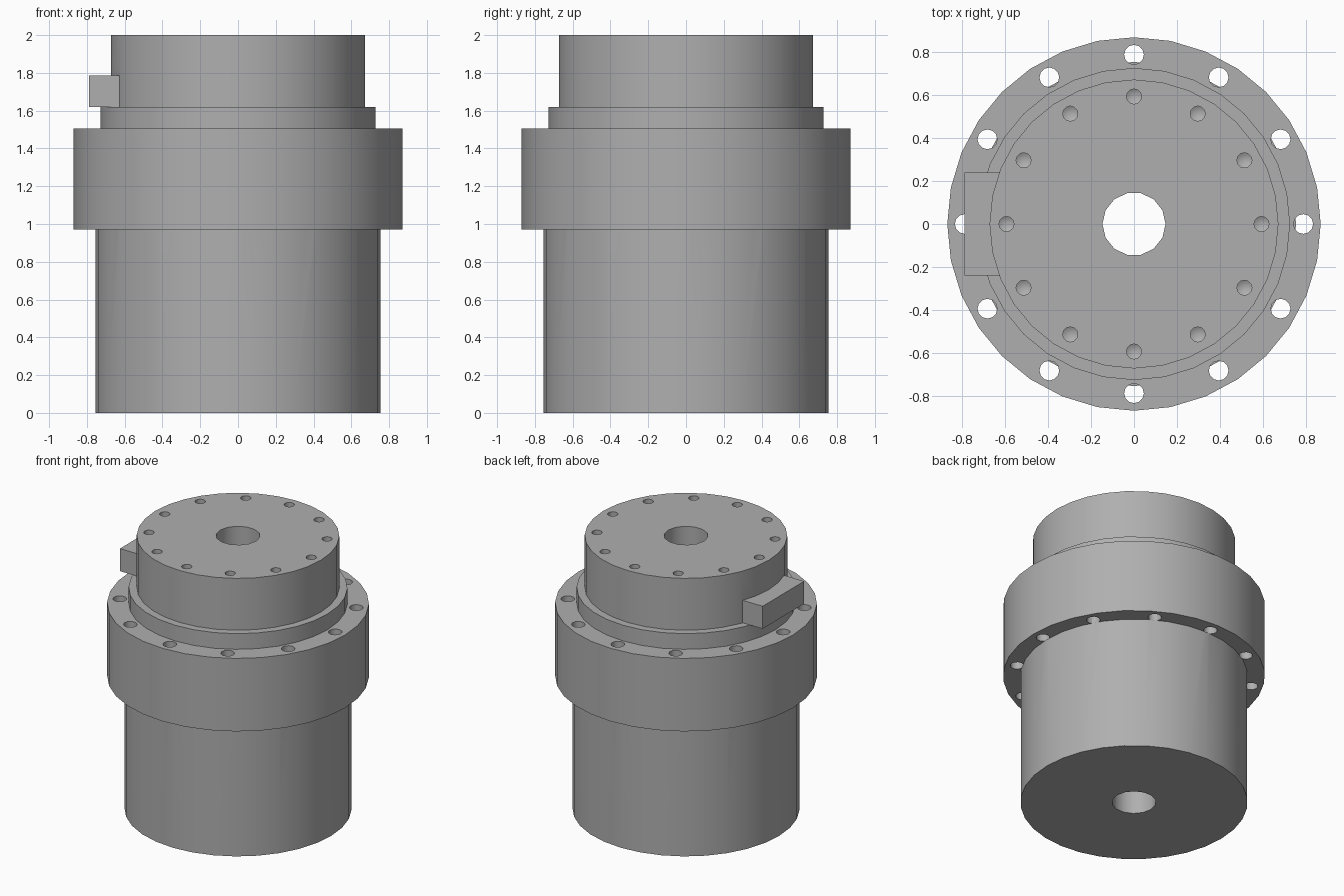
import bpy, bmesh, math

if "Cube" in bpy.data.objects:
    bpy.data.objects.remove(bpy.data.objects["Cube"])

grey = bpy.data.materials.new("machined grey")
grey.diffuse_color = (0.43, 0.43, 0.43, 1)
grey.use_nodes = True
grey.node_tree.nodes["Principled BSDF"].inputs["Base Color"].default_value = grey.diffuse_color


def new_object(name, bm):
    bmesh.ops.recalc_face_normals(bm, faces=bm.faces)
    mesh = bpy.data.meshes.new(name)
    bm.to_mesh(mesh)
    bm.free()
    ob = bpy.data.objects.new(name, mesh)
    bpy.context.collection.objects.link(ob)
    return ob


def lathe(name, profile, sides, centres=((0, 0),)):
    """Stack of rings (radius, z), capped at both ends, repeated at each centre."""
    bm = bmesh.new()
    for cx, cy in centres:
        rings = []
        for r, z in profile:
            if r == 0:
                rings.append([bm.verts.new((cx, cy, z))] * sides)
            else:
                rings.append([bm.verts.new((cx + r * math.cos(2 * math.pi * i / sides),
                                            cy + r * math.sin(2 * math.pi * i / sides), z))
                              for i in range(sides)])
        for a, b in zip(rings, rings[1:]):
            for i in range(sides):
                j = (i + 1) % sides
                quad = list(dict.fromkeys((a[i], a[j], b[j], b[i])))
                bm.faces.new(quad)
        for ring in (rings[0], rings[-1]):
            if ring[0] != ring[1]:
                bm.faces.new(ring)
    return new_object(name, bm)


def combine(target, other, operation):
    mod = target.modifiers.new("combine", 'BOOLEAN')
    mod.operation, mod.solver, mod.object = operation, 'EXACT', other
    bpy.context.view_layer.objects.active = target
    bpy.ops.object.modifier_apply(modifier=mod.name)
    bpy.data.objects.remove(other)


def circle_of(radius, count=12):
    return [(radius * math.cos(2 * math.pi * i / count),
             radius * math.sin(2 * math.pi * i / count)) for i in range(count)]


# Flange, collar and head
housing = lathe("flanged_housing", [(0.87, 0.97), (0.87, 1.505), (0.727, 1.505),
                                    (0.727, 1.62), (0.673, 1.62), (0.673, 2.0)], 32)

# Bolt holes through the flange only
combine(housing, lathe("bolt_holes", [(0.046, 0.9), (0.046, 1.58)], 12,
                       circle_of(0.789)), 'DIFFERENCE')

# Lower barrel, closing the inner edge of the bolt holes
combine(housing, lathe("barrel", [(0.755, 0), (0.755, 0.97)], 32), 'UNION')

# Central bore
combine(housing, lathe("bore", [(0.147, -0.1), (0.147, 2.1)], 14), 'DIFFERENCE')

# Blind drilled holes with pointed bottoms in the top face
combine(housing, lathe("drilled_holes", [(0, 1.84), (0.035, 1.86), (0.035, 2.1)], 12,
                       circle_of(0.594)), 'DIFFERENCE')

# Side key resting on the collar
bm = bmesh.new()
bmesh.ops.create_cube(bm, size=1)
for v in bm.verts:
    v.co.x = -0.69 + v.co.x * 0.2
    v.co.y *= 0.48
    v.co.z = 1.7025 + v.co.z * 0.165
combine(housing, new_object("side_key", bm), 'UNION')

# Finish
housing.data.materials.clear()
housing.data.materials.append(grey)
bpy.ops.object.select_all(action='DESELECT')
housing.select_set(True)
bpy.context.view_layer.objects.active = housing
bpy.ops.object.shade_smooth_by_angle(angle=math.radians(32))
